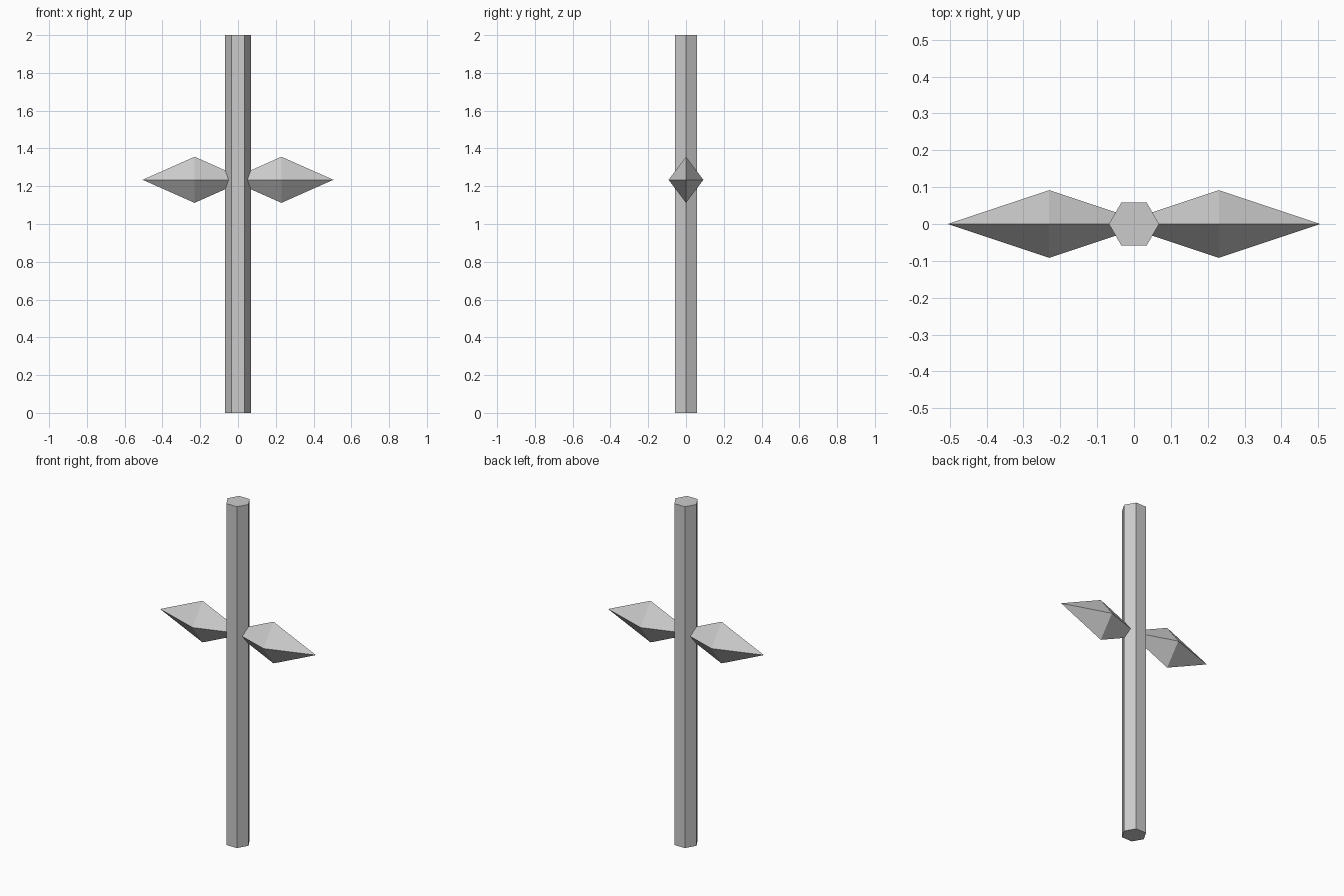
import bpy
import bmesh
from math import radians
from mathutils import Matrix

cube = bpy.data.objects.get("Cube")
if cube:
    bpy.data.objects.remove(cube, do_unlink=True)

grey = bpy.data.materials.new("plain_grey")
grey.use_nodes = True
colour = (0.6, 0.6, 0.6, 1)
grey.diffuse_color = colour
grey.node_tree.nodes["Principled BSDF"].inputs["Base Color"].default_value = colour


def make_object(name, bm):
    bmesh.ops.recalc_face_normals(bm, faces=bm.faces)
    mesh = bpy.data.meshes.new(name)
    bm.to_mesh(mesh)
    bm.free()
    mesh.materials.append(grey)
    obj = bpy.data.objects.new(name, mesh)
    bpy.context.collection.objects.link(obj)
    return obj


# Six-sided pole with corners on the x axis
bm = bmesh.new()
bmesh.ops.create_cone(bm, cap_ends=True, segments=6, radius1=0.068,
                      radius2=0.068, depth=2,
                      matrix=Matrix.Translation((0, 0, 1)) @ Matrix.Rotation(radians(90), 4, "Z"))
make_object("pole", bm)


# Long diamond crystal, its inner point buried in the pole
def crystal(name, side):
    bm = bmesh.new()
    tips = [bm.verts.new((x, 0, 0)) for x in (-0.275, 0.275)]
    ring = [bm.verts.new((0, y, z)) for y, z in
            ((0.092, 0), (0, 0.122), (-0.092, 0), (0, -0.122))]
    for i, corner in enumerate(ring):
        for tip in tips:
            bm.faces.new((tip, corner, ring[(i + 1) % 4]))
    obj = make_object(name, bm)
    obj.location = (side * 0.23, 0, 1.234)


crystal("left_crystal", 1)
crystal("right_crystal", -1)
